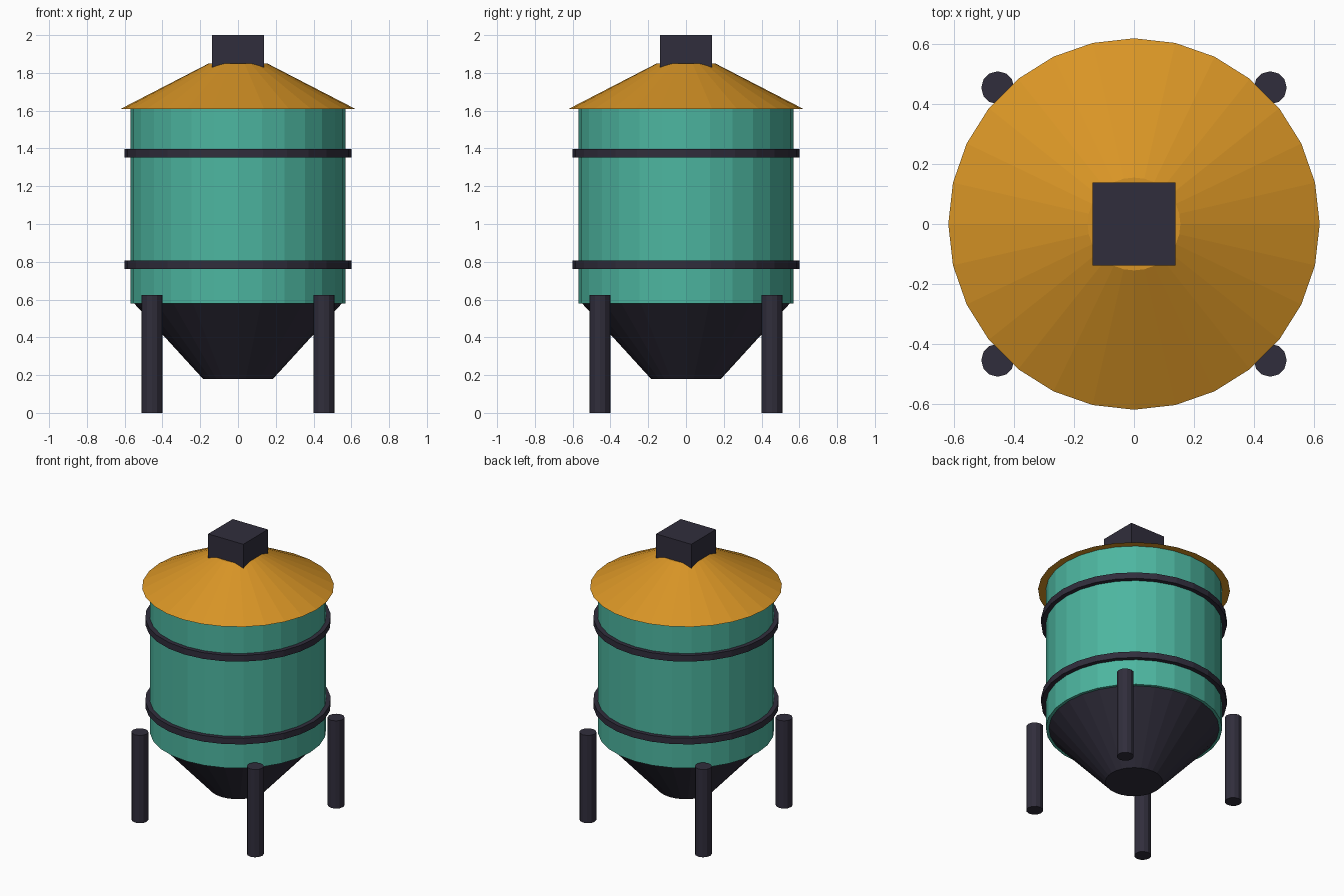
import bpy

cube = bpy.data.objects.get("Cube")
if cube:
    bpy.data.objects.remove(cube, do_unlink=True)


def material(name, colour):
    mat = bpy.data.materials.new(name)
    mat.use_nodes = True
    mat.diffuse_color = (*colour, 1)
    mat.node_tree.nodes["Principled BSDF"].inputs["Base Color"].default_value = (*colour, 1)
    return mat


GREEN = material("teal green", (0.074, 0.468, 0.352))
ORANGE = material("ochre orange", (0.69, 0.30, 0.019))
DARK = material("dark slate", (0.03, 0.027, 0.045))
SIDES = 28


def finish(name, mat):
    obj = bpy.context.object
    obj.name = obj.data.name = name
    obj.data.materials.append(mat)
    return obj


def frustum(name, mat, r_low, r_high, z_low, z_high, x=0, y=0, sides=SIDES):
    bpy.ops.mesh.primitive_cone_add(
        vertices=sides, radius1=r_low, radius2=r_high,
        depth=z_high - z_low, location=(x, y, (z_low + z_high) / 2))
    return finish(name, mat)


# Tank, discharge hopper and roof
frustum("tank_body", GREEN, 0.57, 0.57, 0.58, 1.61)
frustum("hopper", DARK, 0.185, 0.555, 0.18, 0.585)
frustum("roof", ORANGE, 0.62, 0.155, 1.61, 1.85)

# Reinforcing bands
for name, z in (("lower_band", 0.785), ("upper_band", 1.375)):
    frustum(name, DARK, 0.60, 0.60, z - 0.022, z + 0.022)

# Square hatch on the roof
bpy.ops.mesh.primitive_cube_add(size=1, location=(0, 0, 1.89))
hatch = finish("roof_hatch", DARK)
hatch.scale = (0.277, 0.277, 0.22)

# Four legs
for end, y in (("front", -0.455), ("back", 0.455)):
    for side, x in (("left", 0.455), ("right", -0.455)):
        frustum(f"{end}_{side}_leg", DARK, 0.055, 0.055, 0, 0.625, x, y, sides=12)
